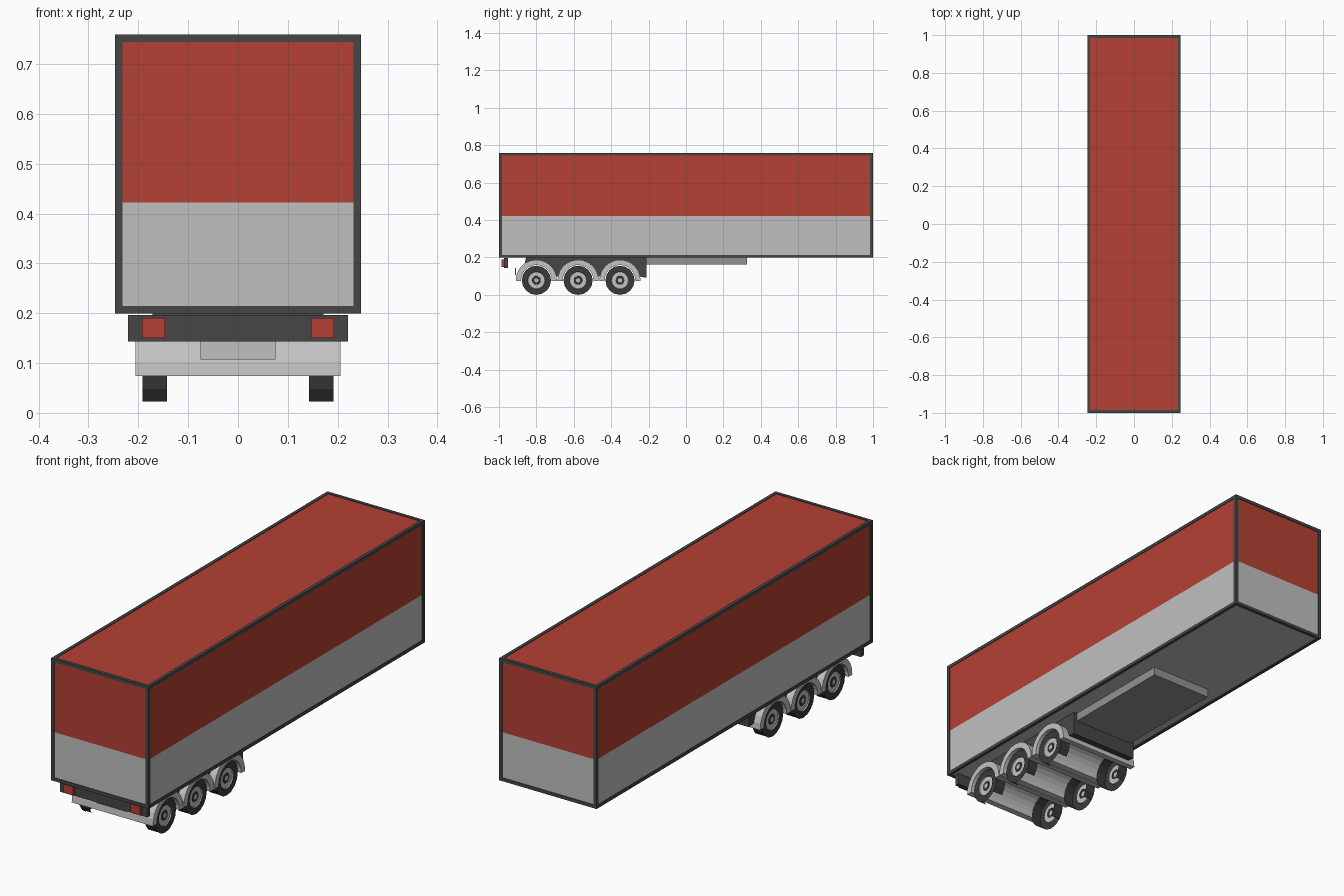
import bpy, bmesh, math
from mathutils import Vector

if "Cube" in bpy.data.objects:
    bpy.data.objects.remove(bpy.data.objects["Cube"])


def mat(name, rgb):
    m = bpy.data.materials.new(name)
    m.diffuse_color = (*rgb, 1)
    m.use_nodes = True
    m.node_tree.nodes["Principled BSDF"].inputs["Base Color"].default_value = m.diffuse_color
    return m


RED = mat("red_panel", (0.46, 0.052, 0.033))
GREY = mat("grey_panel", (0.53, 0.53, 0.53))
LIGHT = mat("light_grey", (0.55, 0.55, 0.55))
MID = mat("mid_grey", (0.29, 0.29, 0.29))
FRAME = mat("dark_frame", (0.062, 0.062, 0.062))
RUBBER = mat("tyre_rubber", (0.042, 0.042, 0.042))


def finish(name, bm, mats, fix_normals=True):
    if fix_normals:
        bmesh.ops.recalc_face_normals(bm, faces=bm.faces)
    me = bpy.data.meshes.new(name)
    bm.to_mesh(me)
    bm.free()
    for m in mats:
        me.materials.append(m)
    ob = bpy.data.objects.new(name, me)
    bpy.context.collection.objects.link(ob)
    return ob


def add_box(bm, lo, hi):
    lo, hi = Vector(lo), Vector(hi)
    vs = bmesh.ops.create_cube(bm, size=1)["verts"]
    for v in vs:
        v.co = Vector([(lo[i] + hi[i]) / 2 + v.co[i] * (hi[i] - lo[i]) for i in range(3)])


def box(name, lo, hi, m):
    bm = bmesh.new()
    add_box(bm, lo, hi)
    return finish(name, bm, [m])


def extrude_x(name, profile, half_w, m):
    """Extrude a closed (y, z) outline symmetrically across x."""
    bm = bmesh.new()
    f = bm.faces.new([bm.verts.new((-half_w, y, z)) for y, z in profile])
    r = bmesh.ops.extrude_face_region(bm, geom=[f])
    for v in r["geom"]:
        if isinstance(v, bmesh.types.BMVert):
            v.co.x = half_w
    return finish(name, bm, [m])


def arc(cy, cz, r, a0, a1, n):
    return [(cy + r * math.cos(math.radians(a0 + (a1 - a0) * i / n)),
             cz + r * math.sin(math.radians(a0 + (a1 - a0) * i / n))) for i in range(n + 1)]


W, Z0, Z1, SPLIT, T = 0.247, 0.199, 0.759, 0.422, 0.015
AXLES, AZ = (-0.80, -0.577, -0.353), 0.078

# Cargo body: red above the split, grey below and underneath
bm = bmesh.new()
e = 0.003
add_box(bm, (-W + e, -1 + e, Z0 + e), (W - e, 1 - e, Z1 - e))
bmesh.ops.bisect_plane(bm, geom=bm.verts[:] + bm.edges[:] + bm.faces[:],
                       plane_co=(0, 0, SPLIT), plane_no=(0, 0, 1))
for f in bm.faces:
    f.material_index = 0 if f.calc_center_median().z > SPLIT else 1
finish("cargo_body", bm, [RED, GREY])

# Edge frame: twelve beams
bm = bmesh.new()
for sx in (-W, W - T):
    for sz in (Z0, Z1 - T):
        add_box(bm, (sx, -1, sz), (sx + T, 1, sz + T))
    for sy in (-1, 1 - T):
        add_box(bm, (sx, sy, Z0 + T), (sx + T, sy + T, Z1 - T))
for sy in (-1, 1 - T):
    for sz in (Z0, Z1 - T):
        add_box(bm, (-W + T, sy, sz), (W - T, sy + T, sz + T))
finish("edge_frame", bm, [FRAME])

# Bumper with lamps, and plate on the first fender
box("bumper", (-0.221, -0.972, 0.143), (0.221, -0.951, 0.196), FRAME)
for s, n in ((-1, "left"), (1, "right")):
    x = sorted((s * 0.1466, s * 0.193))
    box(n + "_lamp", (x[0], -0.986, 0.15), (x[1], -0.97, 0.19), RED)
box("number_plate", (-0.075, -0.914, 0.107), (0.075, -0.909, 0.143), GREY)

# Chassis with wheel arches cut into its outline
outline = [(-0.21, 0.203), (-0.855, 0.203)]
for i, y in enumerate(AXLES):
    outline += arc(y, AZ + 0.012, 0.098, 130 if i == 0 else 175, 5, 12)
outline.append((-0.21, 0.092))
extrude_x("chassis", outline, 0.172, FRAME)

# Forward platform
box("platform", (-0.155, -0.215, 0.163), (0.155, 0.327, 0.203), MID)

# Full-width fenders
for i, y in enumerate(AXLES):
    ring = arc(y, AZ, 0.110, 182, -2, 12) + arc(y, AZ, 0.082, -2, 182, 12)
    extrude_x("fender_%d" % (i + 1), ring, 0.206, LIGHT)


# Wheels: revolved profile of (radius, x, material of the band that follows)
PROFILE = [(0.078, 0.1425, 0), (0.078, 0.1915, 0), (0.047, 0.1915, 1), (0.045, 0.187, 1),
           (0.023, 0.187, 0), (0.022, 0.189, 0), (0.011, 0.189, 1)]
N = 16


def wheel(name, side, cy):
    bm = bmesh.new()
    rings = [[bm.verts.new((side * x, cy + r * math.cos(2 * math.pi * k / N),
                            AZ + r * math.sin(2 * math.pi * k / N))) for k in range(N)]
             for r, x, _ in PROFILE]
    for j in range(len(rings) - 1):
        a, b = rings[j], rings[j + 1]
        for k in range(N):
            # the underside of the tread is open on this model
            if j == 0 and N * 5 // 8 <= k < N * 7 // 8:
                continue
            q = (k + 1) % N
            f = bm.faces.new((a[k], a[q], b[q], b[k]))
            f.material_index = PROFILE[j][2]
    bm.faces.new(rings[-1]).material_index = 1
    if side < 0:
        bmesh.ops.reverse_faces(bm, faces=bm.faces[:])
    finish(name, bm, [RUBBER, LIGHT], False)


for i, y in enumerate(AXLES):
    wheel("left_wheel_%d" % (i + 1), -1, y)
    wheel("right_wheel_%d" % (i + 1), 1, y)
